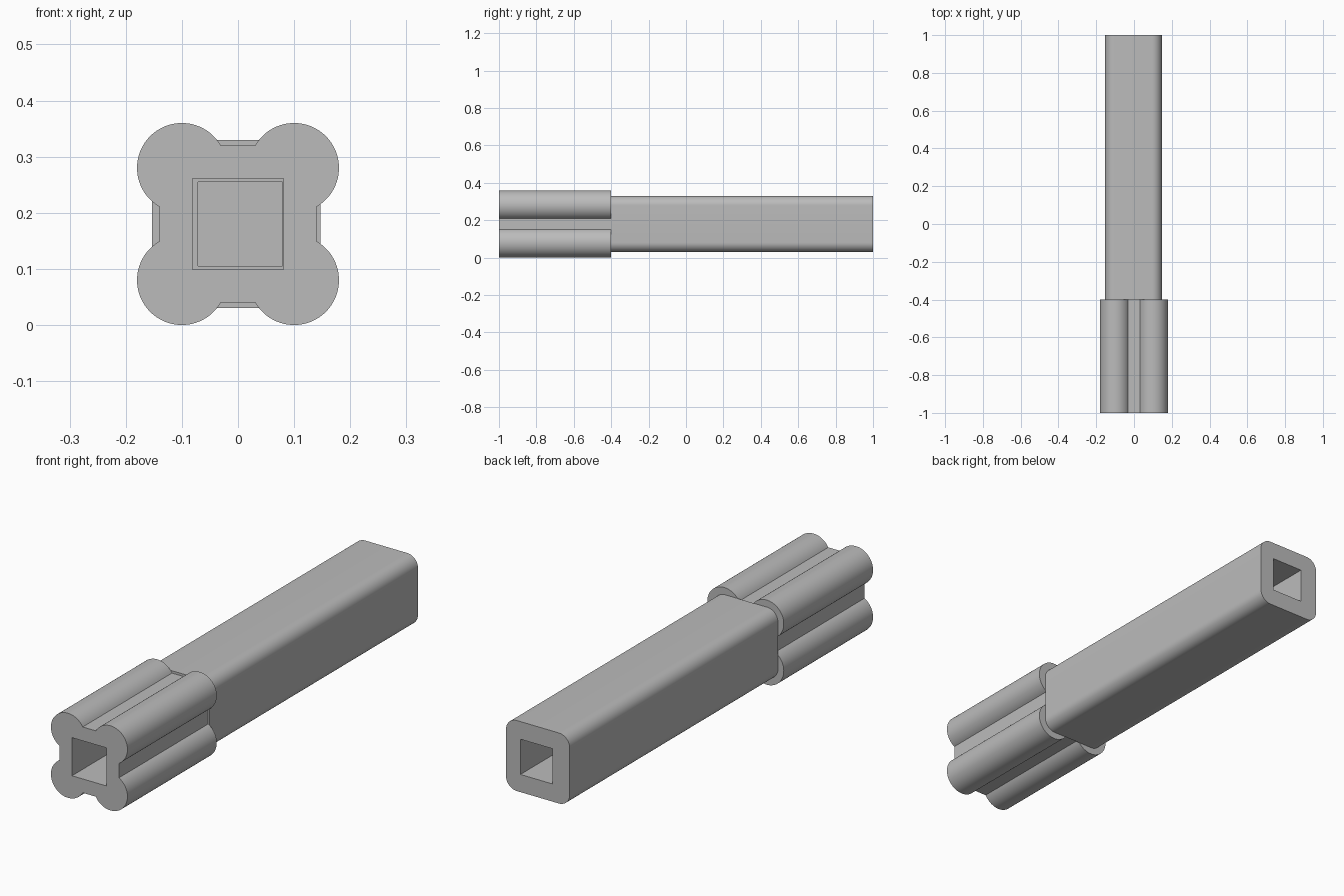
import bpy
import bmesh
from math import radians, cos, sin
from mathutils import Vector

if "Cube" in bpy.data.objects:
    bpy.data.objects.remove(bpy.data.objects["Cube"], do_unlink=True)

grey = bpy.data.materials.new("plain grey")
grey.use_nodes = True
grey.diffuse_color = (0.5, 0.5, 0.5, 1)
grey.node_tree.nodes["Principled BSDF"].inputs["Base Color"].default_value = (0.5, 0.5, 0.5, 1)

MID_Z = 0.18


def outline(offset, radius=0, start=0, end=90, steps=0, shift=0):
    """Closed XZ outline: one arc around each of four corner centres."""
    points = []
    for quarter in range(4):
        turn = radians(90 * quarter)
        for i in range(steps + 1):
            a = radians(start + (end - start) * i / max(steps, 1))
            x, z = offset + radius * cos(a), offset + radius * sin(a)
            points.append(Vector((x * cos(turn) - z * sin(turn) + shift, 0,
                                  x * sin(turn) + z * cos(turn) + MID_Z)))
    return points


def extrude_profile(name, loops, y0, y1):
    """Fill the loops (outer edge, then holes) and extrude them along y."""
    bm = bmesh.new()
    edges = []
    for loop in loops:
        verts = [bm.verts.new((p.x, y0, p.z)) for p in loop]
        edges += [bm.edges.new((v, verts[i - 1])) for i, v in enumerate(verts)]
    bmesh.ops.triangle_fill(bm, edges=edges, use_beauty=True, normal=(0, -1, 0))
    result = bmesh.ops.extrude_face_region(bm, geom=bm.faces[:], use_keep_orig=True)
    moved = [g for g in result["geom"] if isinstance(g, bmesh.types.BMVert)]
    bmesh.ops.translate(bm, verts=moved, vec=(0, y1 - y0, 0))
    bmesh.ops.recalc_face_normals(bm, faces=bm.faces[:])
    mesh = bpy.data.meshes.new(name)
    bm.to_mesh(mesh)
    bm.free()
    mesh.materials.append(grey)
    obj = bpy.data.objects.new(name, mesh)
    bpy.context.collection.objects.link(obj)
    bpy.ops.object.select_all(action="DESELECT")
    obj.select_set(True)
    bpy.context.view_layer.objects.active = obj
    bpy.ops.object.shade_smooth_by_angle(angle=radians(30))
    return obj


# Four-lobed socket with a square opening
lobes = outline(0.1, 0.08, -60, 150, 40)
extrude_profile("lobed_socket", [lobes, outline(0.081)], -1, -0.4)

# Rounded square tube behind it
tube = outline(0.099, 0.051, 0, 90, 12, shift=-0.003)
bore = outline(0.075, shift=0.004)
extrude_profile("square_tube", [tube, bore], -0.4, 1)

# Wall closing the bore inside the tube
extrude_profile("inner_wall", [bore], 0.29, 0.31)
